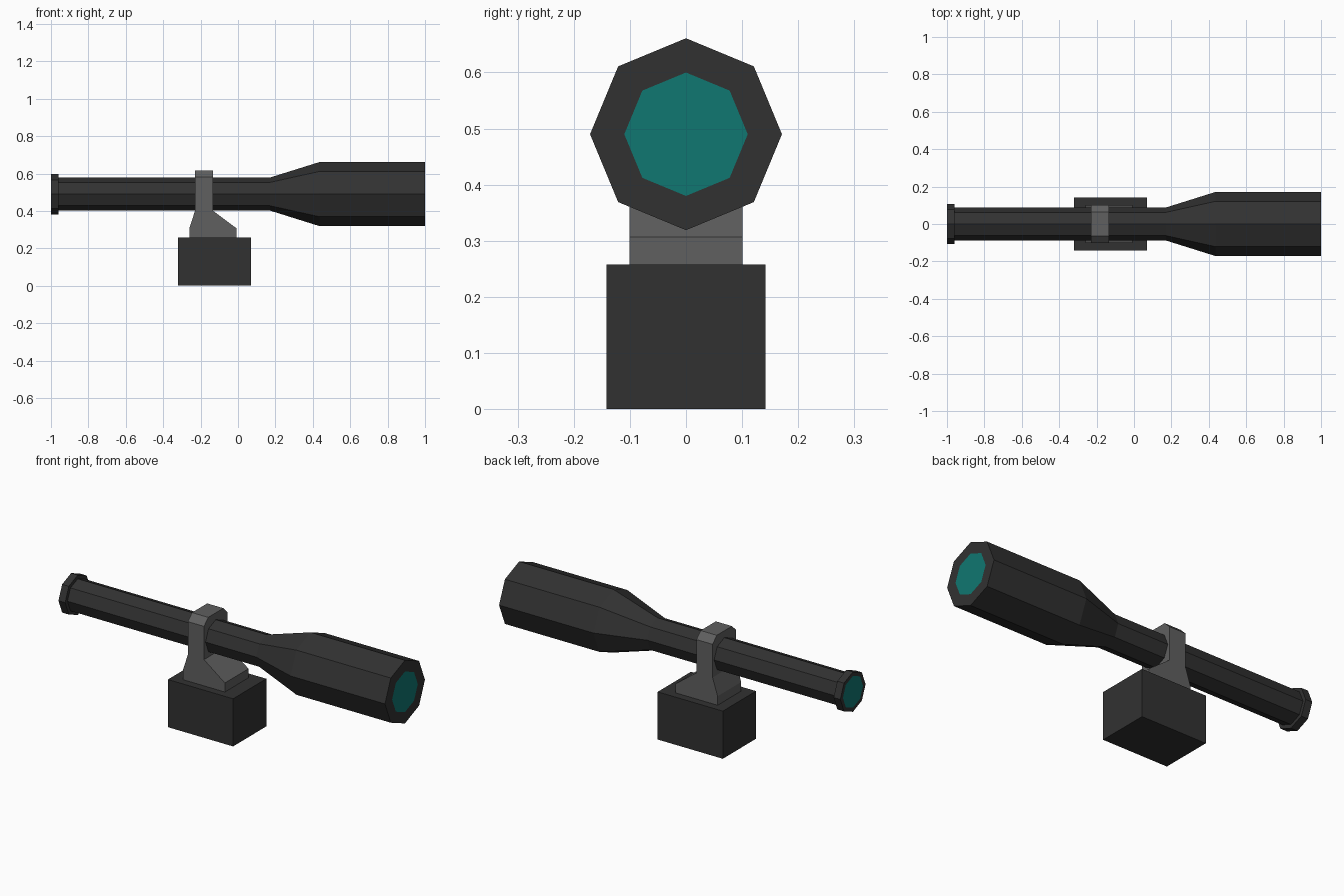
import bpy, bmesh, math

if "Cube" in bpy.data.objects:
    bpy.data.objects.remove(bpy.data.objects["Cube"])


def material(name, r, g, b):
    m = bpy.data.materials.new(name)
    m.diffuse_color = (r, g, b, 1)
    m.use_nodes = True
    m.node_tree.nodes["Principled BSDF"].inputs["Base Color"].default_value = m.diffuse_color
    return m


BLACK = material("matte black", 0.031, 0.031, 0.031)
GREY = material("mount grey", 0.115, 0.115, 0.115)
TEAL = material("teal glass", 0.005, 0.185, 0.165)


def finish(name, bm, *mats):
    bmesh.ops.recalc_face_normals(bm, faces=bm.faces)
    me = bpy.data.meshes.new(name)
    bm.to_mesh(me)
    bm.free()
    for m in mats:
        me.materials.append(m)
    ob = bpy.data.objects.new(name, me)
    bpy.context.collection.objects.link(ob)
    return ob


def prism(name, pts, axis, lo, hi, mat):
    """Extrude a 2D outline along x ('x': pts are y,z) or y ('y': pts are x,z)."""
    bm = bmesh.new()
    place = (lambda p, d: (d, *p)) if axis == 'x' else (lambda p, d: (p[0], d, p[1]))
    rings = [[bm.verts.new(place(p, d)) for p in pts] for d in (lo, hi)]
    n = len(pts)
    for r in rings:
        bm.faces.new(r)
    for i in range(n):
        j = (i + 1) % n
        bm.faces.new((rings[0][i], rings[0][j], rings[1][j], rings[1][i]))
    return finish(name, bm, mat)


# Scope tube: octagonal lathe along x; the end caps are the glass
AXIS_Z, SIDES = 0.49, 8
profile = [(-1, 0.086), (-1, 0.108), (-0.96, 0.108), (-0.96, 0.088),
           (0.17, 0.088), (0.435, 0.171), (1, 0.171), (1, 0.11)]
bm = bmesh.new()
rings = []
for x, r in profile:
    rings.append([bm.verts.new((x, r * math.cos(k * math.tau / SIDES),
                                AXIS_Z + r * math.sin(k * math.tau / SIDES)))
                  for k in range(SIDES)])
for a, b in zip(rings, rings[1:]):
    for k in range(SIDES):
        j = (k + 1) % SIDES
        bm.faces.new((a[k], a[j], b[j], b[k]))
for cap in (rings[0], rings[-1]):
    bm.faces.new(cap).material_index = 1
finish("scope_tube", bm, BLACK, TEAL)

# Ring clamp around the tube, with chamfered top corners
prism("ring_clamp", [(-0.101, 0.40), (0.101, 0.40), (0.101, 0.58), (0.065, 0.615),
                     (-0.065, 0.615), (-0.101, 0.58)], 'x', -0.23, -0.133, GREY)

# Sloped foot under the clamp
prism("mount_foot", [(-0.26, 0.258), (-0.008, 0.258), (-0.008, 0.307), (-0.133, 0.40),
                     (-0.23, 0.40), (-0.26, 0.307)], 'y', -0.101, 0.101, GREY)

# Base block
prism("base_block", [(-0.32, 0), (0.07, 0), (0.07, 0.258), (-0.32, 0.258)],
      'y', -0.142, 0.142, BLACK)
